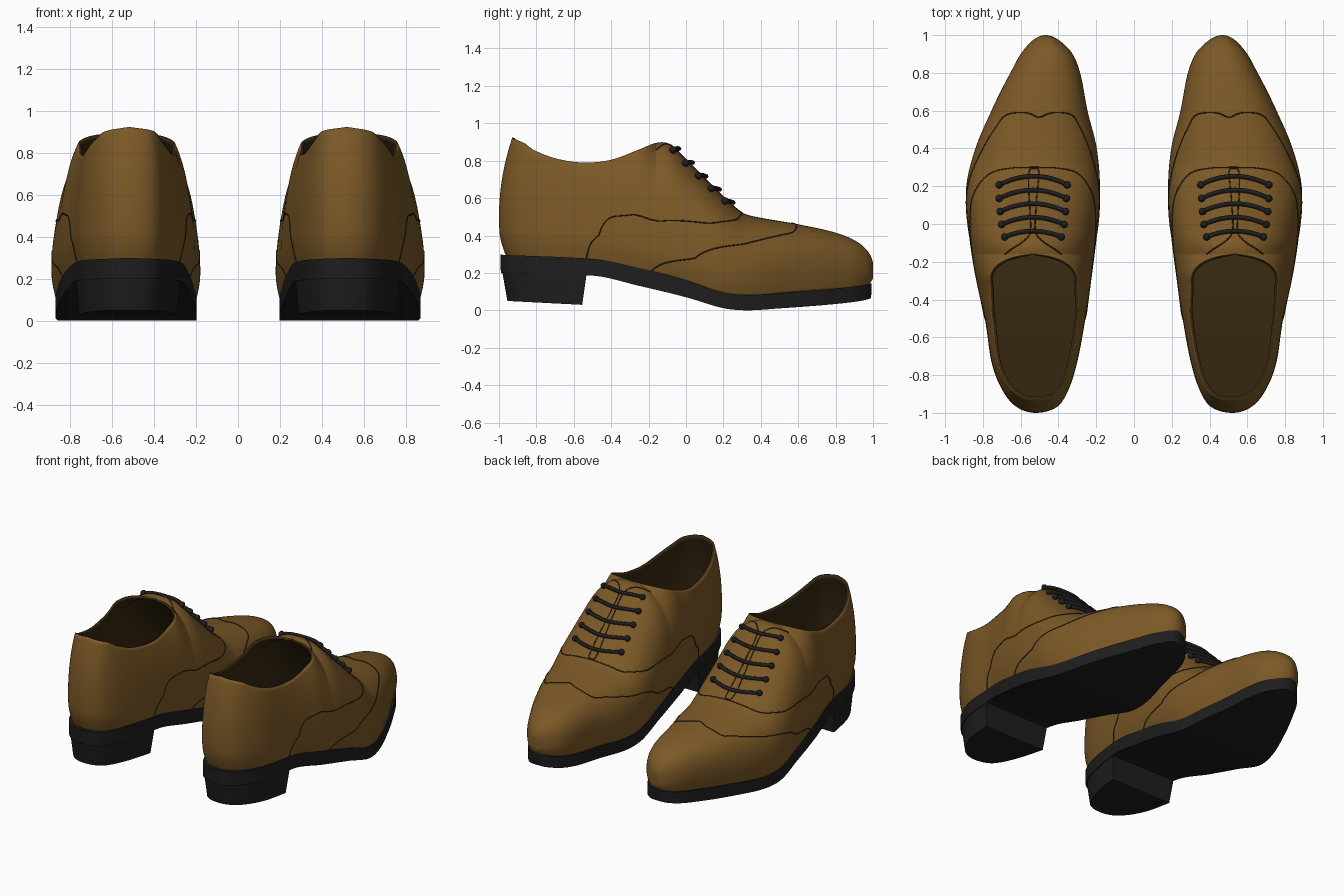
import bpy, bmesh, math

if "Cube" in bpy.data.objects:
    bpy.data.objects.remove(bpy.data.objects["Cube"])

def material(name, rgb):
    m = bpy.data.materials.new(name)
    m.diffuse_color = (*rgb, 1)
    m.use_nodes = True
    m.node_tree.nodes["Principled BSDF"].inputs["Base Color"].default_value = m.diffuse_color
    return m

BROWN = material("brown_leather", (0.2, 0.1, 0.02))
LINING = material("dark_brown_lining", (0.035, 0.02, 0.005))
BLACK = material("black_rubber", (0.013, 0.013, 0.013))

# Smooth profile through (y, value) points; the angle parameter rounds both ends
def phi(y):
    return math.acos(max(-1, min(1, -y)))

def profile(*pts):
    xs, vs = [phi(p[0]) for p in pts], [p[1] for p in pts]
    n = len(xs)
    def slope(i):
        a, b = max(i - 1, 0), min(i + 1, n - 1)
        return (vs[b] - vs[a]) / (xs[b] - xs[a])
    def f(y):
        x = phi(y)
        i = max([k for k in range(n - 1) if xs[k] <= x + 1e-9] or [0])
        h = xs[i + 1] - xs[i]
        t = (x - xs[i]) / h
        return ((2*t**3 - 3*t*t + 1) * vs[i] + (t**3 - 2*t*t + t) * h * slope(i)
                + (3*t*t - 2*t**3) * vs[i + 1] + (t**3 - t*t) * h * slope(i + 1))
    return f

outer = profile((-1, .52), (-.97, .62), (-.9, .685), (-.75, .75), (-.5, .79), (-.25, .845), (0, .88),
                (.2, .888), (.4, .84), (.6, .755), (.8, .655), (.9, .6), (.96, .55), (1, .47))
inner = profile((-1, .52), (-.97, .41), (-.9, .357), (-.75, .305), (-.5, .257), (-.25, .22), (0, .19),
                (.2, .18), (.4, .197), (.6, .246), (.8, .285), (.9, .325), (.96, .38), (1, .47))
ridge = profile((-1, .925), (-.93, .9), (-.85, .86), (-.7, .81), (-.55, .79), (-.4, .805), (-.25, .86),
                (-.16, .895), (-.09, .89), (0, .805), (.14, .665), (.28, .535), (.35, .505), (.6, .46),
                (.8, .415), (.9, .375), (.96, .33), (1, .24))
sole_top = profile((-1, .3), (-.5, .275), (-.25, .225), (0, .16), (.2, .095), (.35, .082), (.6, .1), (1, .15))
sole_bot = profile((-1, .2), (-.5, .185), (-.25, .13), (0, .07), (.2, .012), (.33, 0), (.5, .01), (1, .07))
rim_ratio = profile((-1, .85), (-.5, .85), (-.3, .76), (1, .76))
N = 2.4
FRONT = -.16      # front end of the foot opening

def mid_half(y):
    return (outer(y) + inner(y)) / 2, max(0, (outer(y) - inner(y)) / 2)

def opening(y):
    if y >= FRONT:
        return 0
    d = min(1, (FRONT - y) / .14)
    return rim_ratio(y) * math.sqrt(1 - (1 - d) ** 2)

def u_from_ratio(r):
    return .25 + .75 * math.acos(min(1, r ** (N / 2))) / (math.pi / 2)

# Point on the leather surface: u = 0 at the sole, 0.25 at the widest, 1 on the ridge
def surf(y, u, side):
    xc, w = mid_half(y)
    zb = sole_top(y) - .01
    zm = zb + min(.14, .4 * (ridge(y) - zb))
    height = (ridge(y) - zm) / (1 - opening(y) ** N) ** (1 / N)
    if u < .25:
        s = math.sin(u / .25 * math.pi / 2)
        x, z, yy = w * (.93 + .07 * s), zb + (zm - zb) * u / .25, y * (.98 + .02 * s)
    else:
        a = min(1, (u - .25) / .75) * math.pi / 2
        x = w * max(0, math.cos(a)) ** (2 / N)
        z, yy = zm + height * math.sin(a) ** (2 / N), y
    lean = max(0, (-.3 - y) / .7) ** 2          # heel counter leans forward at the top
    return (xc + side * x, yy + lean * .07 * ((z - .5) / .42) ** 2, z)

# Skin over cross-sections; "gap" leaves one strip open
def loft(name, sections, mats, closed=True, gap=None, cap=False):
    bm = bmesh.new()
    rows = [[bm.verts.new(p) for p in s] for s in sections]
    n = len(rows[0])
    for a, b in zip(rows, rows[1:]):
        for i in range(n if closed else n - 1):
            if i != gap:
                j = (i + 1) % n
                bm.faces.new((a[i], a[j], b[j], b[i]))
    if cap:
        bm.faces.new(rows[-1])
    bmesh.ops.remove_doubles(bm, verts=bm.verts, dist=2e-4)
    me = bpy.data.meshes.new(name)
    bm.to_mesh(me)
    bm.free()
    me.shade_smooth()
    me.set_sharp_from_angle(angle=math.radians(40))
    ob = bpy.data.objects.new(name, me)
    bpy.context.collection.objects.link(ob)
    for m in mats:
        me.materials.append(m)
    return ob

def mirror(ob):
    ob.modifiers.new("pair", 'MIRROR').use_mirror_merge = False

def cord(name, paths, radius, mat, res=2):
    cu = bpy.data.curves.new(name, 'CURVE')
    cu.dimensions = '3D'
    cu.bevel_depth, cu.bevel_resolution, cu.use_fill_caps = radius, res, True
    for pts in paths:
        sp = cu.splines.new('POLY')
        sp.points.add(len(pts) - 1)
        for p, c in zip(sp.points, pts):
            p.co = (*c, 1)
    cu.materials.append(mat)
    ob = bpy.data.objects.new(name, cu)
    bpy.context.collection.objects.link(ob)
    mirror(ob)

STATIONS = [-math.cos(math.pi * i / 120) for i in range(121)]
DENSE = sorted(STATIONS + [FRONT - .06 * (k / 10) ** 2 for k in range(11)])

# Leather upper with its lining
M = 26
rows = []
for y in DENSE:
    top = u_from_ratio(opening(y))
    us = [top * k / M for k in range(M + 1)]
    rows.append([surf(y, u, -1) for u in us] + [surf(y, u, 1) for u in reversed(us)])
upper = loft("upper", rows, [BROWN, LINING], closed=False, gap=M)
sol = upper.modifiers.new("thickness", 'SOLIDIFY')
sol.thickness, sol.offset = .016, -1
sol.material_offset = sol.material_offset_rim = 1
mirror(upper)

# Sole, insole and heel block: box sections following the outline
def box_section(y, yt, yb, ft, fb, zt, zb):
    c, w = mid_half(y)
    return [(c - w * fb, yb, zb), (c - w * ft, yt, zt), (c + w * ft, yt, zt), (c + w * fb, yb, zb)]

def sole_section(y):
    f = .94 + .05 * abs(y)
    return box_section(y, y * .993, y * .99, f, f, sole_top(y), sole_bot(y))

mirror(loft("sole", [sole_section(y) for y in STATIONS], [BLACK]))
mirror(loft("insole", [box_section(y, y * .95, y * .95, .88, .88, sole_top(y) + .015, sole_top(y) - .005)
                       for y in STATIONS], [LINING]))
heel_y = [y for y in STATIONS if y < -.54] + [-.54]
mirror(loft("heel_block", [box_section(y, y * .983, -.955 + (y + 1) * .87, .96, .9, sole_bot(y) + .01,
                                       .05 - (y + 1) * .045) for y in heel_y], [BLACK], cap=True))

# Seams drawn over the surface as fine cords
def seam(name, pts, by_x=False):
    f = profile(*[(-1 + 2 * i / (len(pts) - 1), p[0]) for i, p in enumerate(pts)])
    g = profile(*[(-1 + 2 * i / (len(pts) - 1), p[1]) for i, p in enumerate(pts)])
    paths = []
    for side in (-1, 1):
        path = []
        for k in range(61):
            t = -math.cos(math.pi * k / 60)
            y, v = f(t), g(t)
            u = u_from_ratio(max(0, v) / mid_half(y)[1]) if by_x else max(0, min(1, v))
            path.append(surf(y, min(u, u_from_ratio(opening(y))), side))
        paths.append(path)
    cord(name, paths, .0035, LINING, 1)

seam("toe_cap_seam", [(.565, 1), (.59, .88), (.575, .68), (.5, .59), (.3, .44), (.1, .29), (-.1, .14), (-.2, 0)])
seam("quarter_seam", [(.3, 1), (.295, .85), (.27, .69), (.2, .56), (.1, .45), (-.1, .355), (-.3, .33),
                      (-.42, .3), (-.5, .19), (-.55, 0)])
seam("facing_seam", [(.295, 0), (.28, .025), (.2, .025), (.08, .016), (-.04, .014), (-.09, .05),
                     (-.13, .11), (-.16, .15)], by_x=True)

# Laces bowed across the facing, with eyelets at both ends
def lace_point(yc, x):
    y = yc - .045 * (x / .18) ** 2
    p = surf(y, u_from_ratio(abs(x) / mid_half(y)[1]), 1 if x > 0 else -1)
    return (p[0], p[1] + .008, p[2] + .012)

laces = []
for yc, half in ((.245, .18), (.172, .178), (.1, .173), (.028, .165), (-.045, .15)):
    laces.append([lace_point(yc, half * k / 12) for k in range(-12, 13)])
cord("laces", laces, .012, BLACK)

bm = bmesh.new()
for path in laces:
    for end in (path[0], path[-1]):
        geo = bmesh.ops.create_uvsphere(bm, u_segments=12, v_segments=8, radius=.02)
        bmesh.ops.translate(bm, verts=geo['verts'], vec=end)
me = bpy.data.meshes.new("eyelets")
bm.to_mesh(me)
bm.free()
me.shade_smooth()
me.materials.append(BLACK)
eyelets = bpy.data.objects.new("eyelets", me)
bpy.context.collection.objects.link(eyelets)
mirror(eyelets)
